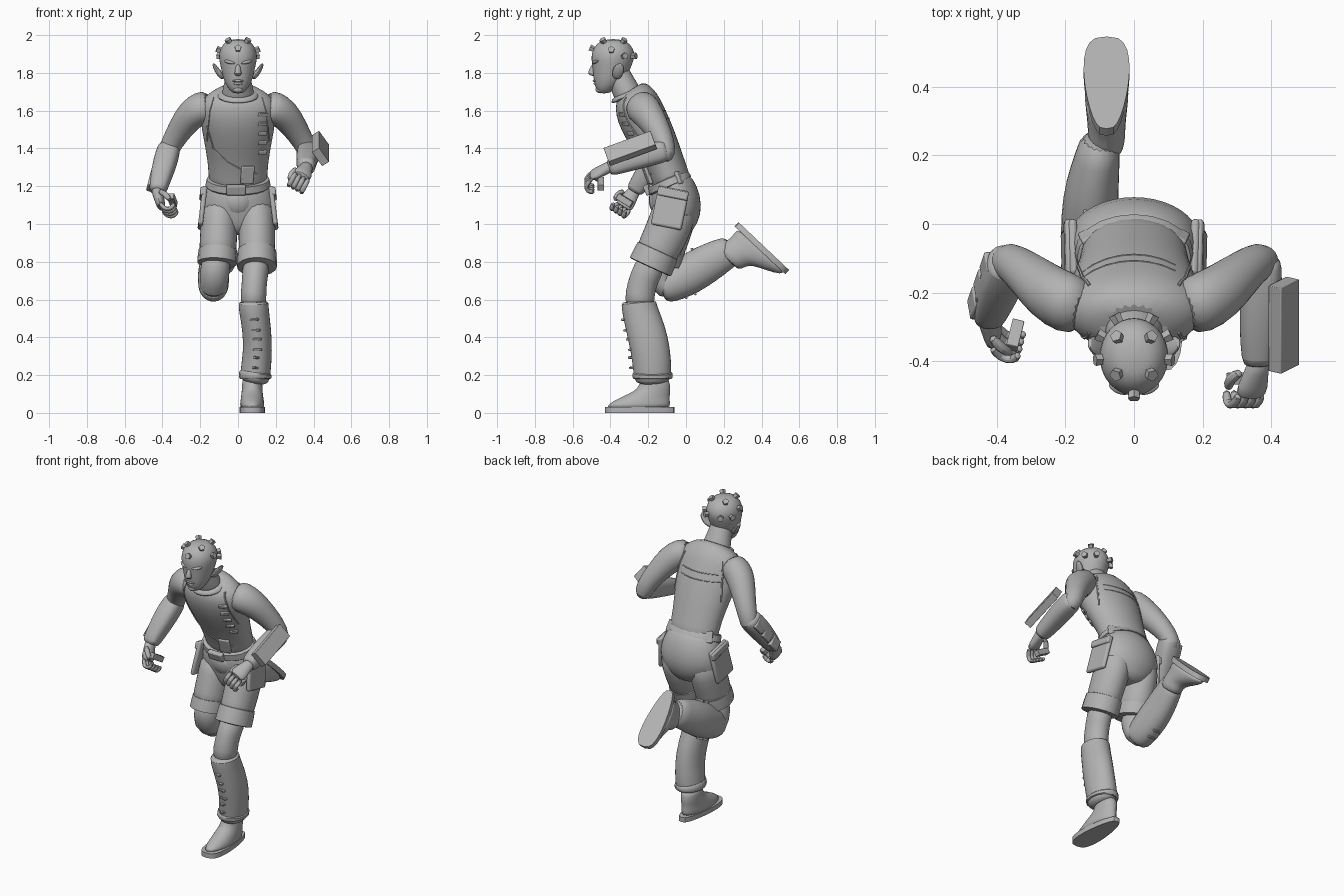
import bpy, bmesh, math
from math import cos, sin, pi
from mathutils import Vector, Matrix, Euler
from mathutils.bvhtree import BVHTree

if "Cube" in bpy.data.objects:
    bpy.data.objects.remove(bpy.data.objects["Cube"])

grey = bpy.data.materials.new("plain grey")
grey.use_nodes = True
grey.diffuse_color = (.45, .45, .45, 1)
grey.node_tree.nodes["Principled BSDF"].inputs["Base Color"].default_value = (.45, .45, .45, 1)
X, Y = Vector((1, 0, 0)), Vector((0, 1, 0))
parts = []


def finish(name, bm, subdivide=0, bevel=0):
    bmesh.ops.recalc_face_normals(bm, faces=bm.faces)
    mesh = bpy.data.meshes.new(name)
    bm.to_mesh(mesh)
    bm.free()
    mesh.materials.append(grey)
    ob = bpy.data.objects.new(name, mesh)
    bpy.context.collection.objects.link(ob)
    if bevel:
        mod = ob.modifiers.new("bevel", "BEVEL")
        mod.width, mod.segments = bevel, 2
    if subdivide:
        mod = ob.modifiers.new("smooth", "SUBSURF")
        mod.levels = mod.render_levels = subdivide
    parts.append(ob)
    return ob


def loft(name, rings, sides=16, ref=X, level=False, subdivide=1, square=1, matrix=None):
    """Skin through rings of x, y, z, half width and optional half depth."""
    bm = bmesh.new()
    mids = [Vector(r[:3]) for r in rings]
    loops = []
    for i, r in enumerate(rings):
        t = (mids[min(i + 1, len(mids) - 1)] - mids[max(i - 1, 0)]).normalized()
        a = (ref - t * t.dot(ref)).normalized()
        b = t.cross(a)
        if level:
            a, b = X, Y
        loop = []
        for k in range(sides):
            c, s = cos(2 * pi * k / sides), sin(2 * pi * k / sides)
            c, s = [math.copysign(abs(v) ** square, v) for v in (c, s)]
            loop.append(bm.verts.new(mids[i] + a * c * r[3] + b * s * r[-1]))
        loops.append(loop)
    for p, q in zip(loops, loops[1:]):
        for k in range(sides):
            bm.faces.new((p[k], p[k - 1], q[k - 1], q[k]))
    bm.faces.new(loops[0])
    bm.faces.new(loops[-1])
    if matrix:
        bm.transform(matrix)
    return finish(name, bm, subdivide)


def box(name, loc, size, rot=(0, 0, 0), bevel=.006):
    bm = bmesh.new()
    bmesh.ops.create_cube(bm, size=1)
    bm.transform(Matrix.LocRotScale(Vector(loc), Euler(rot), Vector(size)))
    return finish(name, bm, bevel=bevel)


def ball(name, loc, size, rot=(0, 0, 0)):
    bm = bmesh.new()
    bmesh.ops.create_uvsphere(bm, u_segments=16, v_segments=10, radius=1)
    bm.transform(Matrix.LocRotScale(Vector(loc), Euler(rot), Vector(size)))
    return finish(name, bm)


def seam(name, tree, points, direction, radius=.005):
    """Thin piping laid on a surface, sampled between x, z points."""
    rings = []
    for (x, z), (u, w) in zip(points, points[1:]):
        for k in range(4):
            at = Vector((x + (u - x) * k / 4, 0, z + (w - z) * k / 4))
            hit = tree.ray_cast(at - direction * 2, direction)[0]
            if hit:
                rings.append((*hit, radius))
    if len(rings) > 2:
        loft(name, rings, 6, direction, subdivide=0)


# Torso, neck and pelvis
torso = loft("torso", [(0, -.05, 1.15, .16, .11), (0, -.095, 1.27, .155, .105),
                       (0, -.14, 1.38, .17, .115), (0, -.2, 1.5, .195, .13),
                       (0, -.245, 1.59, .205, .13), (0, -.262, 1.65, .2, .12),
                       (0, -.278, 1.69, .15, .1), (0, -.295, 1.715, .09, .075)], 20)
loft("neck", [(0, -.29, 1.65, .1, .085), (0, -.32, 1.71, .082, .072),
              (0, -.355, 1.78, .068, .068), (0, -.38, 1.84, .06, .06)])
loft("collar", [(0, -.3, 1.665, .11, .1), (0, -.305, 1.68, .115, .1),
                (0, -.312, 1.695, .105, .09), (0, -.314, 1.7, .08, .07)])
loft("shorts_seat", [(0, -.095, 1.24, .15, .1), (0, -.075, 1.2, .172, .122),
                     (0, -.055, 1.13, .195, .137), (0, -.045, 1.05, .2, .13),
                     (0, -.06, .98, .14, .1), (0, -.06, .94, .07, .07)], 20)
loft("belt", [(0, -.082, 1.2, .165, .115), (0, -.084, 1.204, .173, .122),
              (0, -.098, 1.238, .166, .116), (0, -.1, 1.242, .155, .108)], 20, subdivide=0)
box("buckle", (-.01, -.205, 1.18), (.1, .03, .055), (.4, 0, 0))
ball("front_guard", (0, -.135, 1.11), (.085, .06, .085), (.3, 0, 0))

# Vest piping, clasps and back strap
bpy.context.view_layer.update()
tree = BVHTree.FromObject(torso, bpy.context.evaluated_depsgraph_get())
for s in (-1, 1):
    edge = [(s * .13, 1.67), (s * .15, 1.6), (s * .16, 1.5), (s * .165, 1.42)]
    seam("vest_front_edge", tree, edge, Y)
    seam("vest_back_edge", tree, edge, -Y)
    box("belt_pouch", (s * .125, -.03, 1.245), (.07, .02, .07), (.4, 0, s * -.5))
seam("chest_flap_edge", tree, [(-.165, 1.52), (-.13, 1.4), (-.06, 1.33), (.03, 1.28), (.12, 1.26)], Y)
for z in (1.56, 1.6):
    seam("back_strap_edge", tree, [(-.16, z), (0, z), (.16, z)], -Y, .003)
for k in range(5):
    at = tree.ray_cast(Vector((.13, -2, 1.38 + k * .05)), Y)[0]
    if at:
        box("chest_clasp", at, (.05, .016, .022), (.35, 0, .5), .004)
box("belt_tab", (.05, -.205, 1.26), (.07, .02, .1), (.35, 0, .2))

# Head and face
loft("head", [(0, -.435, 1.69, .025, .025), (0, -.425, 1.715, .052, .053),
              (0, -.405, 1.76, .077, .085), (0, -.395, 1.82, .09, .1),
              (0, -.388, 1.87, .102, .115), (0, -.385, 1.91, .102, .115),
              (0, -.385, 1.95, .084, .094), (0, -.385, 1.98, .045, .052)], 20, level=True)
loft("nose", [(0, -.48, 1.855, .011, .014), (0, -.495, 1.82, .014, .018),
              (0, -.503, 1.795, .022, .02), (0, -.49, 1.783, .014, .012)], 10, level=True)
ball("upper_lip", (0, -.478, 1.758), (.03, .016, .008))
ball("lower_lip", (0, -.474, 1.744), (.025, .016, .009))
ball("chin", (0, -.455, 1.712), (.028, .024, .02))
for s in (-1, 1):
    ball("eye", (s * .038, -.473, 1.833), (.02, .012, .009), (0, 0, s * .35))
    ball("brow", (s * .042, -.478, 1.857), (.034, .017, .01), (0, s * -.2, s * .4))
    loft("ear", [(s * .075, -.37, 1.77, .014, .018), (s * .095, -.365, 1.79, .016, .03),
                 (s * .115, -.355, 1.82, .014, .034), (s * .133, -.345, 1.85, .007, .016)], 10)

# Studs on the scalp: turn round the head and rise, in degrees
studs = [(-90, 24)] + [(90 + s * turn, rise) for s in (-1, 1)
                       for turn, rise in ((45, 52), (133, 52), (95, 20), (62, 2), (28, 2))]
for turn, rise in studs:
    u, v = math.radians(turn), math.radians(rise)
    d = Vector((cos(u) * cos(v), sin(u) * cos(v), sin(v)))
    root = Vector((0, -.385, 1.885)) + Vector((d.x * .095, d.y * .11, d.z * .092))
    bm = bmesh.new()
    bmesh.ops.create_cone(bm, cap_ends=True, segments=5, radius1=.014, radius2=.019, depth=.035)
    bm.transform(Matrix.Translation(root + d * .009) @ d.to_track_quat("Z", "Y").to_matrix().to_4x4())
    finish("head_stud", bm)


# Arms
def hand(side, wrist, d, p, size):
    w, d = Vector(wrist), Vector(d).normalized()
    p = Vector(p)
    p = (p - d * p.dot(d)).normalized() * size
    d = d * size
    s = d.cross(p) / size

    def path(name, spots, r):
        loft(name, [(*(w + d * a + p * b + s * c), r * size) for a, b, c in spots], 8, s)
    loft(side + "_palm", [(*(w + d * a), b * size, c * size) for a, b, c in
                          ((-.03, .03, .028), (.01, .03, .025), (.05, .043, .022), (.085, .04, .018))], 12, s)
    for k in range(4):
        c = (k - 1.5) * .021
        path(side + "_finger", [(.07, 0, c), (.115, .012, c), (.125, .045, c), (.095, .065, c)], .012)
    e = -1 if side == "left" else 1
    path(side + "_thumb", [(.015, .01, e * .035), (.05, .035, e * .05), (.085, .05, e * .035)], .014)
    box(side + "_held_block", w + d * .06 + p * .055, (.035, .09, .035),
        s.to_track_quat("Y", "Z").to_euler(), .003)


for s, side in ((-1, "right"), (1, "left")):
    loft(side + "_upper_arm", [(s * .14, -.25, 1.635, .07, .075), (s * .19, -.235, 1.62, .088, .095),
                               (s * .25, -.2, 1.58, .084), (s * .3, -.155, 1.51, .07),
                               (s * .35, -.115, 1.43, .058), (s * .375, -.105, 1.37, .055),
                               (s * .38, -.13, 1.34, .04)])
loft("right_bracer", [(-.362, -.105, 1.41, .05), (-.365, -.11, 1.4, .062), (-.385, -.165, 1.33, .066),
                      (-.41, -.23, 1.24, .056), (-.425, -.27, 1.18, .048), (-.426, -.275, 1.17, .036)], square=.75)
loft("left_bracer", [(.372, -.1, 1.39, .05), (.373, -.115, 1.387, .06), (.37, -.2, 1.365, .062),
                     (.362, -.3, 1.335, .056), (.36, -.4, 1.3, .048), (.36, -.41, 1.297, .036)], square=.75)
for k in range(3):
    box("right_bracer_plate", (-.425 - k * .018, -.13 - k * .05, 1.36 - k * .07), (.03, .075, .07), (.95, .25, 0))
tilt = Matrix.Rotation(.35, 3, "X") @ Matrix.Rotation(-.6, 3, "Y")
box("wrist_device", (.437, -.295, 1.4), (.045, .265, .095), tilt.to_euler(), .002)
hand("right", (-.425, -.28, 1.165), (.2, -.55, -.8), (.9, -.1, .2), 1.2)
hand("left", (.36, -.42, 1.295), (-.22, -.85, -.42), (-.45, .1, -.85), 1.2)

# Shorts: legs, cuffs and cargo pockets
thighs = {"left": [(.095, -.05, 1.12, .1, .118), (.1, -.08, 1, .1, .123),
                   (.1, -.135, .89, .098, .115), (.1, -.19, .77, .096, .113)],
          "right": [(-.095, -.05, 1.12, .1, .118), (-.1, -.075, 1, .1, .123),
                    (-.105, -.115, .89, .1, .117), (-.11, -.14, .79, .102, .118)]}
for s, side in ((-1, "right"), (1, "left")):
    rings = thighs[side]
    loft(side + "_shorts_leg", rings)
    top, end = Vector(rings[2][:3]), Vector(rings[3][:3])
    loft(side + "_shorts_cuff", [(*top.lerp(end, f), r, r * 1.13) for f, r in
                                 ((.25, .095), (.27, .102), (.6, .105), (.97, .106), (1, .09))], subdivide=0)
    box(side + "_cargo_pocket", (s * .188, -.085, 1.085), (.026, .165, .21), (-.2, s * -.12, 0), .011)
    box(side + "_pocket_flap", (s * .187, -.07, 1.16), (.03, .165, .045), (-.2, s * -.12, 0), .008)

# Knees and gaiters
loft("left_knee", [(.1, -.17, .82, .08, .085), (.088, -.225, .71, .066, .078),
                   (.082, -.245, .63, .07, .08), (.08, -.245, .55, .07, .08)])
loft("right_knee", [(-.11, -.13, .85, .08, .09), (-.125, -.14, .73, .08, .085),
                    (-.13, -.12, .66, .075, .075), (-.13, -.05, .69, .07, .08)])
gaiters = {"left": [(.082, -.25, .59, .07, .08), (.082, -.25, .585, .083, .097), (.083, -.247, .55, .08, .095),
                    (.1, -.212, .44, .078, .106), (.105, -.187, .33, .078, .107),
                    (.093, -.177, .22, .082, .103), (.09, -.177, .18, .08, .1),
                    (.085, -.175, .155, .062, .08)],
           "right": [(-.13, -.135, .655, .06, .06), (-.13, -.12, .66, .078, .085), (-.13, -.07, .685, .084, .1),
                     (-.13, .02, .735, .086, .11), (-.123, .11, .79, .08, .106),
                     (-.105, .2, .84, .066, .09), (-.098, .255, .867, .058, .08)]}
for side, rings in gaiters.items():
    loft(side + "_gaiter", rings)
    for p, q in list(zip(rings, rings[1:]))[2:-2]:
        a, b = Vector(p[:3]), Vector(q[:3])
        t = (a - b).normalized()
        front = X.cross(t).normalized()
        front = front if front.dot(Vector((0, -1, -.6))) > 0 else -front
        for f in (.25, .75):
            at = a.lerp(b, f) + front * (p[4] + (q[4] - p[4]) * f - .004)
            box(side + "_gaiter_lace", at, (.045, .018, .012), t.to_track_quat("Z", "Y").to_euler(), .003)
loft("left_gaiter_band", [(.093, -.177, .215, .08, .1), (.092, -.177, .208, .086, .106),
                          (.09, -.177, .188, .086, .106), (.09, -.177, .18, .08, .1)], subdivide=0)


# Shoes: built flat with the toe towards -y, then placed
def shoe(side, matrix):
    bm = bmesh.new()
    outline = []
    for k in range(24):
        u = 2 * pi * k / 24
        y = -.185 * cos(u)
        width = (.064 - .09 * y) * math.copysign(abs(sin(u)) ** .65, sin(u))
        outline.append(bm.verts.new((width, y, 0)))
    face = bm.faces.new(outline)
    lift = bmesh.ops.extrude_face_region(bm, geom=[face])["geom"]
    bmesh.ops.translate(bm, vec=(0, 0, .03), verts=[v for v in lift if isinstance(v, bmesh.types.BMVert)])
    bm.transform(matrix)
    finish(side + "_sole", bm)
    loft(side + "_shoe", [(0, -.01, .02, .066, .175), (0, -.005, .045, .066, .17), (0, .03, .085, .06, .13),
                          (0, .07, .115, .056, .095), (0, .08, .15, .055, .082), (0, .08, .19, .052, .074)],
         level=True, matrix=matrix)


shoe("left", Matrix.Translation((.075, -.245, 0)))
shoe("right", Matrix.Translation((-.08, .412, .883)) @ Matrix.Rotation(math.radians(136.6), 4, "X"))

# Smooth shading with sharp edges kept
bpy.ops.object.select_all(action="DESELECT")
for ob in parts:
    ob.select_set(True)
bpy.context.view_layer.objects.active = parts[0]
bpy.ops.object.shade_smooth_by_angle(angle=math.radians(40))
